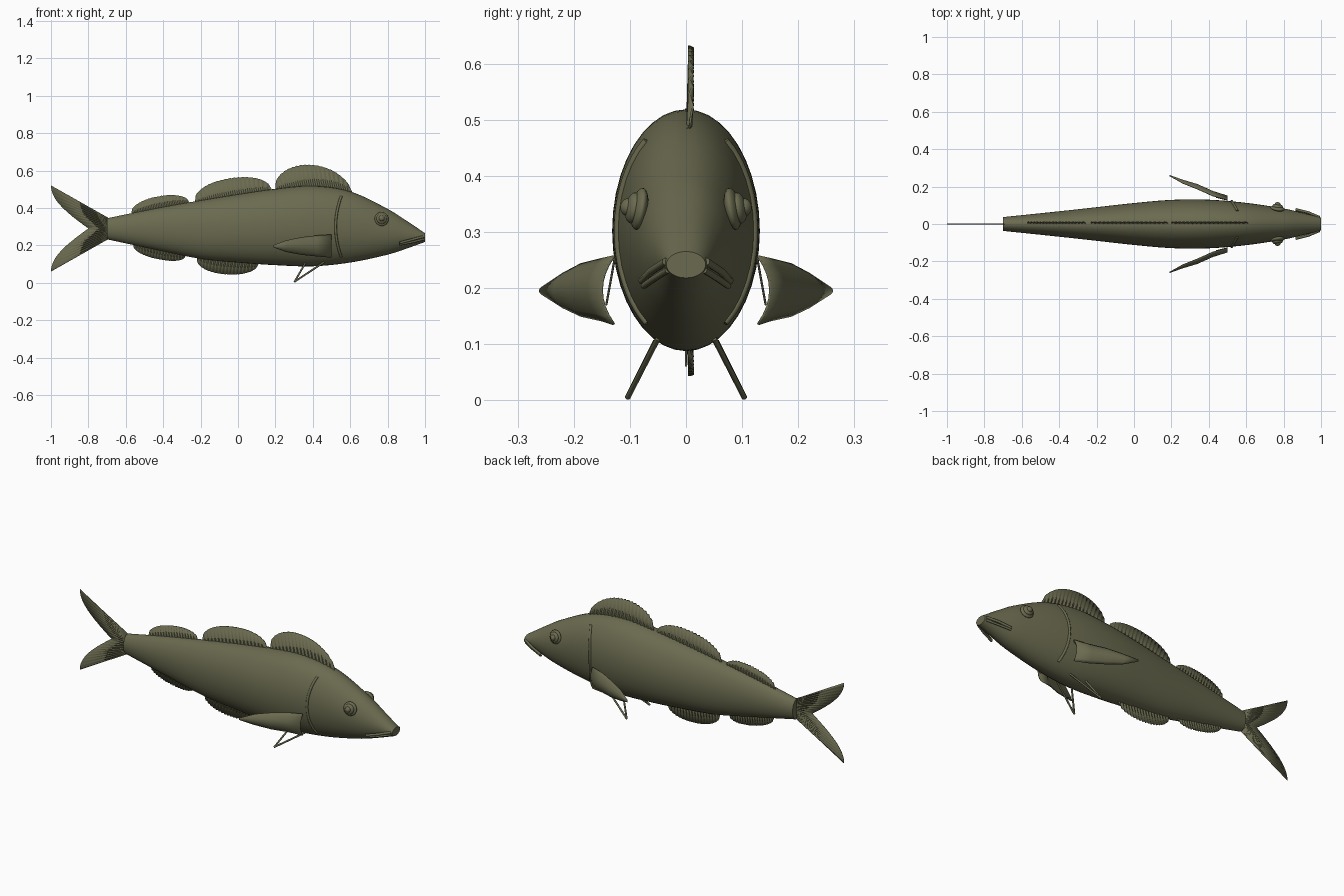
import bpy, bmesh, math
from mathutils import Vector

cube = bpy.data.objects.get("Cube")
if cube:
    bpy.data.objects.remove(cube, do_unlink=True)

olive = bpy.data.materials.new("olive_skin")
olive.use_nodes = True
olive.diffuse_color = (0.145, 0.145, 0.08, 1)
olive.node_tree.nodes["Principled BSDF"].inputs["Base Color"].default_value = olive.diffuse_color

# Body outline stations: x, top z, bottom z, half width
STATIONS = [(-0.7, .345, .232, .037), (-0.4, .405, .168, .068), (-0.2, .44, .128, .09),
            (0, .473, .108, .112), (.2, .502, .094, .129), (.4, .518, .088, .13),
            (.6, .488, .108, .113), (.8, .395, .15, .083), (.9, .332, .182, .06),
            (1, .265, .218, .035)]


def section(x):
    """Smoothly interpolated top, bottom and half width at x."""
    k = max(i for i, s in enumerate(STATIONS[:-1]) if s[0] <= x or i == 0)
    a, b = STATIONS[k], STATIONS[k + 1]
    p, q = STATIONS[max(k - 1, 0)], STATIONS[min(k + 2, len(STATIONS) - 1)]
    w = b[0] - a[0]
    t = (x - a[0]) / w
    out = []
    for c in (1, 2, 3):
        m0 = (b[c] - p[c]) / (b[0] - p[0]) * w
        m1 = (q[c] - a[c]) / (q[0] - a[0]) * w
        out.append((2*t**3 - 3*t**2 + 1) * a[c] + (t**3 - 2*t**2 + t) * m0
                   + (3*t**2 - 2*t**3) * b[c] + (t**3 - t**2) * m1)
    return out


def skin_y(x, z):
    """Half width of the body surface at x and z."""
    top, bot, half = section(x)
    u = (z - (top + bot) / 2) / ((top - bot) / 2)
    return half * math.sqrt(max(0, 1 - u * u))


def grid(name, rows, closed=False, thick=0, angle=35):
    """Join rows of points into a surface, optionally a tube or a thin shell."""
    bm = bmesh.new()
    vs = [[bm.verts.new(p) for p in r] for r in rows]
    n = len(rows[0])
    for a, b in zip(vs, vs[1:]):
        for j in range(n if closed else n - 1):
            bm.faces.new((a[j], a[(j + 1) % n], b[(j + 1) % n], b[j]))
    if closed:
        bm.faces.new(vs[0])
        bm.faces.new(vs[-1])
    bmesh.ops.recalc_face_normals(bm, faces=bm.faces)
    me = bpy.data.meshes.new(name)
    bm.to_mesh(me)
    bm.free()
    ob = bpy.data.objects.new(name, me)
    bpy.context.collection.objects.link(ob)
    me.materials.append(olive)
    if thick:
        mod = ob.modifiers.new("thickness", 'SOLIDIFY')
        mod.thickness, mod.offset = thick, 0
    smooth(ob, angle)
    return ob


def smooth(ob, angle=35):
    bpy.ops.object.select_all(action='DESELECT')
    ob.select_set(True)
    bpy.context.view_layer.objects.active = ob
    bpy.ops.object.shade_smooth_by_angle(angle=math.radians(angle))


def tube(name, pts, radius):
    """Round bar through a list of points."""
    pts = [Vector(p) for p in pts]
    rows = []
    for i, p in enumerate(pts):
        d = (pts[min(i + 1, len(pts) - 1)] - pts[max(i - 1, 0)]).normalized()
        u = d.cross(Vector((1, 0, 0)) if abs(d.x) < .8 else Vector((0, 0, 1))).normalized()
        v = d.cross(u)
        rows.append([p + radius * (u * math.cos(a) + v * math.sin(a))
                     for a in (k * math.tau / 8 for k in range(8))])
    return grid(name, rows, closed=True, angle=60)


# Body with flat snout and tail stump
rows = []
for i in range(69):
    x = -0.7 + 1.7 * i / 68
    top, bot, half = section(x)
    rows.append([(x, half * math.cos(a), (top + bot) / 2 + (top - bot) / 2 * math.sin(a))
                 for a in (k * math.tau / 40 for k in range(40))])
grid("body", rows, closed=True)


def ray_fin(name, x0, x1, height, side):
    """Pleated half-oval fin along the back (side 1) or belly (side -1)."""
    n = 36
    rows = []
    for i in range(n + 1):
        x = x0 + (x1 - x0) * i / n
        u = 2 * i / n - 1
        top, bot, _ = section(x)
        base = top if side > 0 else bot
        h = height * math.sqrt(max(0, 1 - abs(u) ** 2.2))
        h *= 1 - .03 * (i % 2)
        pleat = .004 if i % 2 else -.002
        rows.append([(x + .012, .005, base - side * .02),
                     (x, .005 + pleat, base),
                     (x - h * .22, .008 + pleat, base + side * h)])
    grid(name, rows, thick=.004, angle=20)


ray_fin("front_dorsal_fin", .2, .61, .114, 1)
ray_fin("middle_dorsal_fin", -.23, .18, .09, 1)
ray_fin("rear_dorsal_fin", -.57, -.26, .06, 1)
ray_fin("front_anal_fin", -.22, .11, .068, -1)
ray_fin("rear_anal_fin", -.56, -.28, .046, -1)

# Forked tail with fine pleats fanning from the stump
rows = []
for i in range(41):
    s = i / 20 - 1
    edge = Vector((-.8 - .2 * math.sin(abs(s) * math.pi / 2), 0, .29 + .23 * s))
    root = Vector((-.69, 0, .29 + .054 * s))
    pleat = Vector((0, .002 if i % 2 else -.002, 0))
    rows.append([root + pleat, root.lerp(edge, .5) + pleat, edge])
grid("tail_fin", rows, thick=.003, angle=20)

# Paired parts, mirrored to both sides
for s, side in ((1, "left"), (-1, "right")):
    # Cupped pectoral fin: x, y, top z, bottom z, outward bulge
    ribs = [(.5, .128, .257, .135, .022), (.42, .15, .252, .142, .025),
            (.34, .186, .243, .15, .025), (.26, .218, .226, .165, .017), (.19, .257, .2, .19, .003)]
    rows = []
    for x, y, zt, zb, bulge in ribs:
        rows.append([(x, s * (y + bulge * (1 - (2 * t - 1) ** 2)), zt + (zb - zt) * t)
                     for t in (k / 8 for k in range(9))])
    grid(side + "_pectoral_fin", rows, thick=.004, angle=50)
    tube(side + "_pectoral_spine", [(.5, s * .127, .253), (.44, s * .142, .17)], .002)

    # Open pelvic fin made of two spines
    tip = (.302, s * .104, .005)
    tube(side + "_pelvic_front_spine", [(.46, s * .05, .11), tip], .005)
    tube(side + "_pelvic_rear_spine", [(.36, s * .054, .105), tip], .005)

    # Gill ridge following the skin
    pts = []
    for k in range(25):
        t = k / 12 - 1
        x, z = .522 + .03 * t * t, .3 + .162 * t
        pts.append((x, s * skin_y(x, z), z))
    tube(side + "_gill_ridge", pts, .007)

    # Stepped eye
    for part, r, out in (("socket", .038, .0), ("iris", .028, .011), ("pupil", .016, .02)):
        bpy.ops.mesh.primitive_uv_sphere_add(segments=24, ring_count=12, radius=1)
        eye = bpy.context.object
        eye.name = side + "_eye_" + part
        eye.scale = (r, r, .014)
        eye.rotation_euler = (s * math.radians(-80), 0, s * math.radians(-8))
        eye.location = (.768, s * (.083 + out), .341 + out * .15)
        eye.data.materials.append(olive)
        smooth(eye)

    # Lips standing off the snout
    tube(side + "_upper_lip", [(.865, s * .078, .213), (.93, s * .062, .23), (.992, s * .036, .247)], .007)
    tube(side + "_lower_lip", [(.865, s * .075, .204), (.93, s * .056, .217), (.992, s * .032, .232)], .006)
